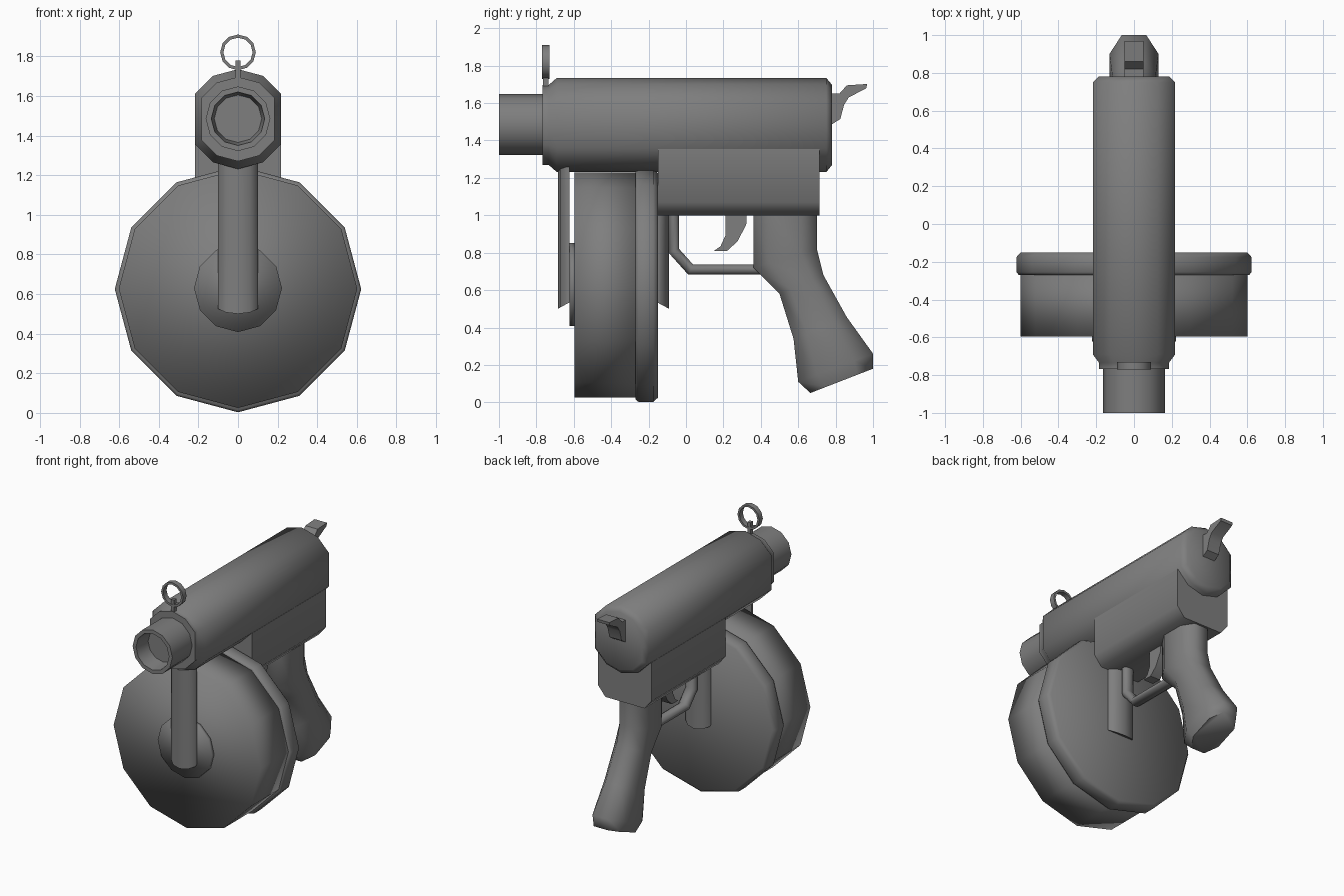
import bpy, bmesh, math
from mathutils import Vector

cube = bpy.data.objects.get("Cube")
if cube:
    bpy.data.objects.remove(cube, do_unlink=True)

steel = bpy.data.materials.new("dark_grey_steel")
steel.use_nodes = True
GREY = (0.21, 0.21, 0.21, 1)
steel.diffuse_color = GREY
steel.node_tree.nodes["Principled BSDF"].inputs["Base Color"].default_value = GREY


def loft(name, rings, closed=False, angle=None):
    """Skin a list of equal rings; cap the ends, or join last to first."""
    bm = bmesh.new()
    loops = [[bm.verts.new(p) for p in ring] for ring in rings]
    pairs = list(zip(loops, loops[1:]))
    if closed:
        pairs.append((loops[-1], loops[0]))
    for a, b in pairs:
        for i in range(len(a)):
            j = (i + 1) % len(a)
            bm.faces.new((a[i], a[j], b[j], b[i]))
    if not closed:
        bm.faces.new(loops[0])
        bm.faces.new(loops[-1])
    bmesh.ops.recalc_face_normals(bm, faces=bm.faces[:])
    mesh = bpy.data.meshes.new(name)
    bm.to_mesh(mesh)
    bm.free()
    mesh.materials.append(steel)
    obj = bpy.data.objects.new(name, mesh)
    bpy.context.collection.objects.link(obj)
    bpy.ops.object.select_all(action='DESELECT')
    obj.select_set(True)
    bpy.context.view_layer.objects.active = obj
    if angle is None:
        bpy.ops.object.shade_smooth()
    else:
        bpy.ops.object.shade_smooth_by_angle(angle=math.radians(angle))
    return obj


def circle(r, y, z, n=12):
    """Ring of points around the y axis."""
    return [(r * math.sin(math.tau * i / n), y, z + r * math.cos(math.tau * i / n))
            for i in range(n)]


def lathe(name, profile, z, closed=False, angle=None):
    return loft(name, [circle(r, y, z) for r, y in profile], closed, angle)


def slab(name, outline, half, angle=40):
    """Side outline in y, z extruded across x."""
    return loft(name, [[(x, y, z) for y, z in outline] for x in (-half, half)], angle=angle)


# Receiver: a tube with flattened sides, stepped in at the front
def receiver_ring(r, y):
    side = r * math.sin(math.radians(60))
    return [(max(-side, min(side, x)), y, z) for x, y, z in circle(r, y, 1.483)]


loft("receiver", [receiver_ring(r, y) for r, y in
                  ((0.213, -0.768), (0.213, -0.735), (0.252, -0.69),
                   (0.252, 0.75), (0.215, 0.78))], angle=60)

# Lower housing with chamfered bottom edges
half_section = [(0.218, 1.355), (0.218, 1.07), (0.16, 1.0)]
section = half_section + [(-x, z) for x, z in reversed(half_section)]
loft("lower_housing", [[(x, y, z) for x, z in section] for y in (-0.15, 0.715)], angle=60)

# Barrel with an open muzzle
lathe("barrel", [(0.163, -0.74), (0.163, -1.0), (0.135, -1.0), (0.12, -0.88)],
      1.485, angle=40)

# Ring sight on a small post
lathe("sight_ring", [(0.09, -0.77), (0.09, -0.73), (0.074, -0.73), (0.074, -0.77)],
      1.82, closed=True, angle=40)
slab("sight_post", [(-0.765, 1.68), (-0.735, 1.68), (-0.735, 1.78), (-0.765, 1.78)], 0.013)

# Drum magazine
lathe("drum_body", [(0.602, -0.595), (0.602, -0.26)], 0.627)
lathe("drum_back_plate", [(0.61, -0.27), (0.622, -0.255), (0.622, -0.175), (0.6, -0.15)], 0.625)
lathe("drum_hub", [(0.222, -0.622), (0.222, -0.59)], 0.63)


# Rounded straps before and behind the drum, with sloping lower ends
def strap(name, y, out, top):
    plan = [(0.1, 0), (0.1, 0.3), (0.06, 0.8), (0, 1), (-0.06, 0.8), (-0.1, 0.3), (-0.1, 0)]
    bottom = [(x, y + out * d, 0.535 - 0.035 * d) for x, d in plan]
    loft(name, [bottom, [(x, py, top) for x, py, _ in bottom]], angle=60)


strap("front_strap", -0.622, -0.063, 1.3)
strap("rear_strap", -0.155, 0.065, 1.03)

# Trigger guard: octagonal bar swept along a bent path
path = [Vector(p) for p in ((-0.065, 1.03), (-0.065, 0.81), (0.025, 0.71), (0.42, 0.71))]
rings = []
for i, p in enumerate(path):
    before = (p - path[i - 1]).normalized() if i else (path[1] - p).normalized()
    after = (path[i + 1] - p).normalized() if i < len(path) - 1 else before
    along = (before + after).normalized()
    across = Vector((-along.y, along.x)) / along.dot(after)
    ring = []
    for k in range(8):
        a = math.tau * (k + 0.5) / 8
        q = p + across * 0.03 * math.cos(a)
        ring.append((0.045 * math.sin(a), q.x, q.y))
    rings.append(ring)
loft("trigger_guard", rings, angle=60)

# Trigger and hammer
slab("trigger", [(0.21, 1.03), (0.21, 0.89), (0.185, 0.835), (0.15, 0.81), (0.22, 0.81),
                 (0.275, 0.86), (0.322, 0.95), (0.325, 1.03)], 0.04)
slab("hammer", [(0.77, 1.48), (0.825, 1.515), (0.845, 1.59), (0.87, 1.63), (0.965, 1.68),
                (0.968, 1.702), (0.86, 1.695), (0.82, 1.65), (0.77, 1.65)], 0.05)


# Grip: chamfered sections from front edge to back edge
def grip_ring(front, back, half):
    f, b = Vector(front), Vector(back)
    shape = [(0, 0.5), (0.25, 1), (0.75, 1), (1, 0.5),
             (1, -0.5), (0.75, -1), (0.25, -1), (0, -0.5)]
    return [(half * s, *f.lerp(b, t)) for t, s in shape]


loft("grip", [grip_ring(*g) for g in (
    ((0.36, 1.03), (0.70, 1.03), 0.11), ((0.36, 0.72), (0.70, 0.82), 0.11),
    ((0.50, 0.58), (0.735, 0.68), 0.11), ((0.575, 0.34), (0.86, 0.455), 0.115),
    ((0.60, 0.11), (1.0, 0.26), 0.13), ((0.665, 0.05), (1.0, 0.18), 0.11))], angle=70)
